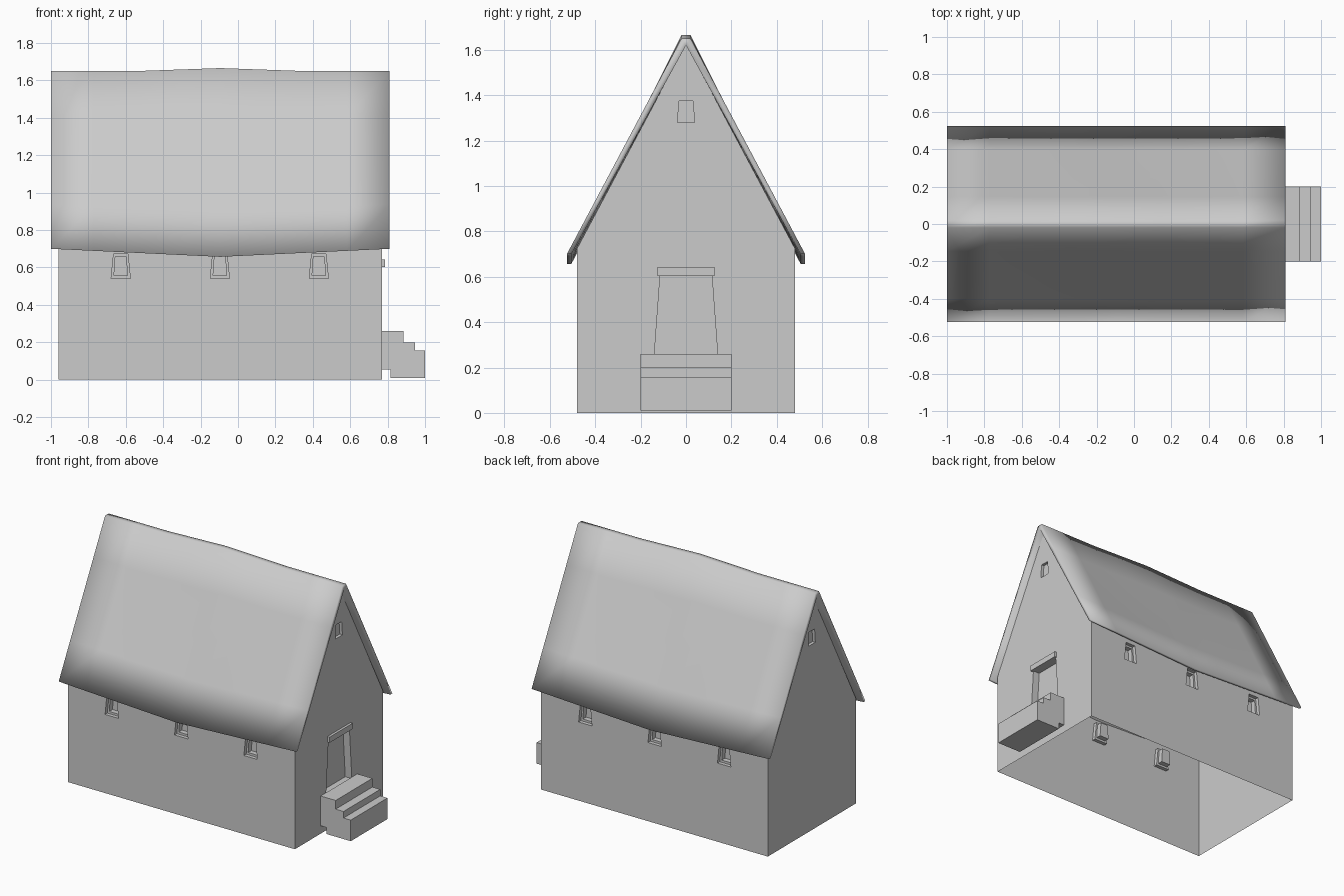
import bpy, bmesh

if "Cube" in bpy.data.objects:
    bpy.data.objects.remove(bpy.data.objects["Cube"])


def make_object(name, bm):
    bmesh.ops.recalc_face_normals(bm, faces=bm.faces)
    mesh = bpy.data.meshes.new(name)
    bm.to_mesh(mesh)
    bm.free()
    ob = bpy.data.objects.new(name, mesh)
    bpy.context.scene.collection.objects.link(ob)
    return ob


def prism(name, pts, axis, a, b):
    """Extrude a 2D profile along an axis; pts are the other two coordinates."""
    bm = bmesh.new()

    def ring(d):
        return [bm.verts.new((d, u, v) if axis == 'x' else (u, d, v)) for u, v in pts]
    r0, r1 = ring(a), ring(b)
    n = len(pts)
    bm.faces.new(r0)
    bm.faces.new(r1)
    for i in range(n):
        j = (i + 1) % n
        bm.faces.new((r0[i], r0[j], r1[j], r1[i]))
    return make_object(name, bm)


def trapezoid(c, z0, z1, w0, w1):
    return [(c - w0, z0), (c + w0, z0), (c + w1, z1), (c - w1, z1)]


# Gabled wall block
X0, X1, W = -0.96, 0.77, 0.48
walls = prism("walls", [(-W, 0), (W, 0), (W, 0.725), (0, 1.625), (-W, 0.725)], 'x', X0, X1)

# Stepped window recesses on both long sides
cutters = []
for s in (-1, 1):
    for x in (-0.627, -0.097, 0.432):
        cutters.append(prism("window_cutter", trapezoid(x, 0.542, 0.672, 0.051, 0.038), 'y', s * 0.55, s * 0.455))
        cutters.append(prism("window_cutter", trapezoid(x, 0.557, 0.658, 0.036, 0.029), 'y', s * 0.50, s * 0.42))
# Gable windows and doorway
for a, b in ((X1 + 0.1, X1 - 0.02), (X0 - 0.1, X0 + 0.02)):
    cutters.append(prism("gable_cutter", trapezoid(0, 1.28, 1.375, 0.038, 0.03), 'x', a, b))
cutters.append(prism("door_cutter", trapezoid(0, 0.25, 0.605, 0.14, 0.114), 'x', X1 + 0.1, X1 - 0.05))

for c in cutters:
    c.hide_render = True
    m = walls.modifiers.new("cut", 'BOOLEAN')
    m.operation = 'DIFFERENCE'
    m.solver = 'EXACT'
    m.object = c
deps = bpy.context.evaluated_depsgraph_get()
cut = bpy.data.meshes.new_from_object(walls.evaluated_get(deps))
walls.modifiers.clear()
walls.data = cut
for c in cutters:
    bpy.data.objects.remove(c)

# Leave the walls open underneath and below the roof
bm = bmesh.new()
bm.from_mesh(cut)
gone = [f for f in bm.faces if f.calc_center_median().z < 0.001
        or (f.calc_center_median().z > 0.75 and abs(f.normal.x) < 0.1 and f.calc_area() > 0.1)]
bmesh.ops.delete(bm, geom=gone, context='FACES')
bm.to_mesh(cut)
bm.free()

# Sagging roof shell: closed cross-section swept along x
bm = bmesh.new()
rings = []
STEPS = 4
for i in range(9):
    x = -1 + 1.81 * i / 8
    k = 1 - abs(i - 4) / 4
    eave = 0.70 - 0.043 * k
    ridge = 1.65 + 0.016 * max(0, 2 * k - 1)
    outer = [(0.525 + (0.02 - 0.525) * t / STEPS, eave + (ridge - eave) * t / STEPS)
             for t in range(STEPS + 1)]
    inner = [(0.505 * (1 - t / STEPS), eave + (ridge - 0.03 - eave) * t / STEPS)
             for t in range(STEPS + 1)]
    loop = ([(-y, z) for y, z in outer] + outer[::-1]
            + inner + [(-y, z) for y, z in inner[:-1]][::-1])
    rings.append([bm.verts.new((x, y, z)) for y, z in loop])
n = len(rings[0])
for r, q in zip(rings, rings[1:]):
    for i in range(n):
        j = (i + 1) % n
        bm.faces.new((r[i], r[j], q[j], q[i]))
# End caps as strips joining outer and inner rows
for r in (rings[0], rings[-1]):
    left_o, right_o = r[:5], r[5:10][::-1]
    right_i = r[10:15]
    left_i = r[15:][::-1] + [r[14]]
    for o, inn in ((left_o, left_i), (right_o, right_i)):
        for t in range(STEPS):
            bm.faces.new((o[t], o[t + 1], inn[t + 1], inn[t]))
    bm.faces.new((left_o[4], right_o[4], r[14]))
for f in bm.faces:
    f.smooth = True
make_object("roof", bm)

# Door lintel
prism("door_lintel", trapezoid(0, 0.603, 0.642, 0.125, 0.125), 'x', X1 - 0.005, 0.787)

# Entrance steps
prism("entrance_steps", [(0.77, 0.055), (0.815, 0.055), (0.815, 0.01), (1.0, 0.01), (1.0, 0.155),
                         (0.945, 0.155), (0.945, 0.20), (0.885, 0.20), (0.885, 0.26), (0.77, 0.26)],
      'y', -0.2, 0.2)
